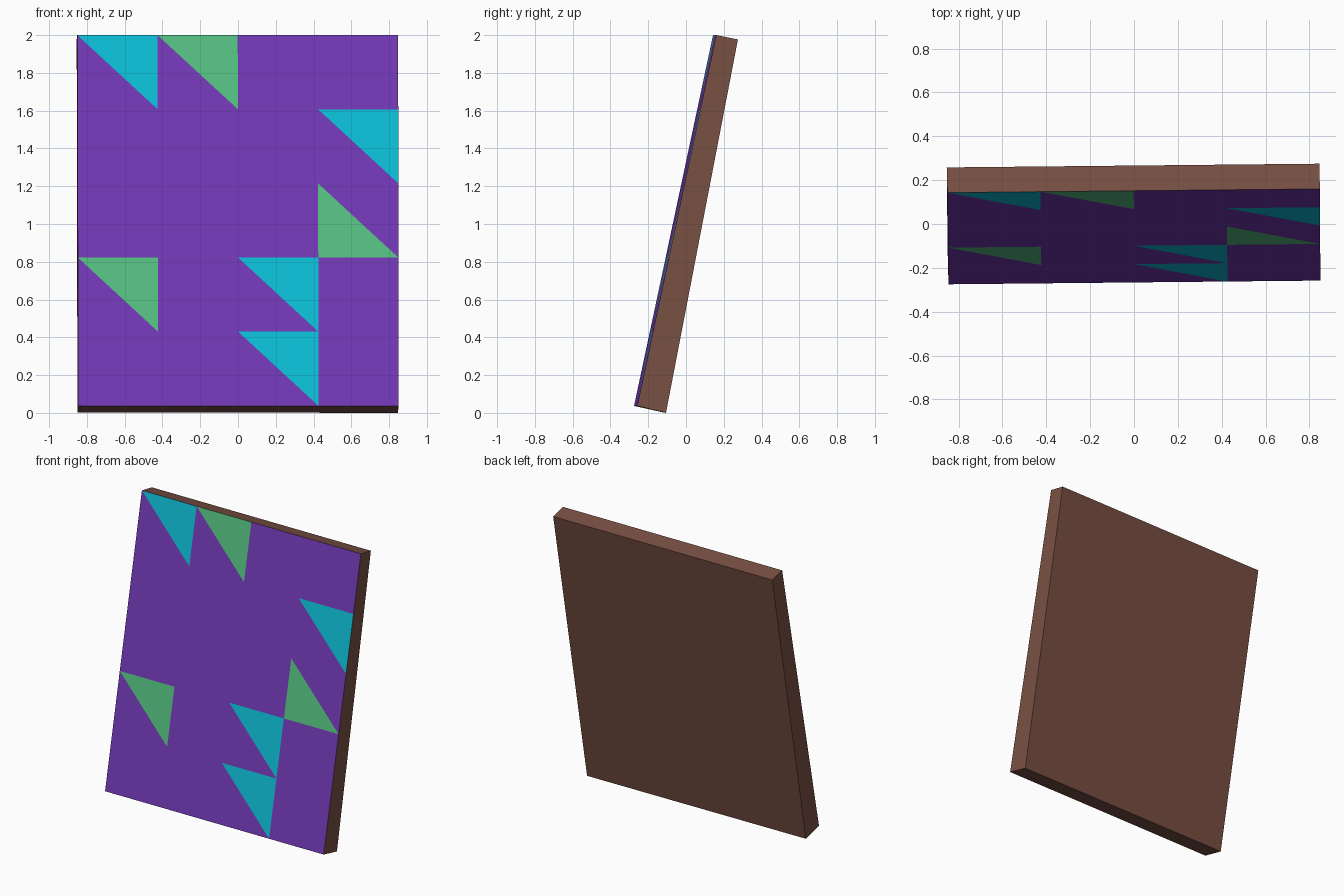
import bpy, bmesh
from mathutils import Vector

if "Cube" in bpy.data.objects:
    bpy.data.objects.remove(bpy.data.objects["Cube"])


def mat(name, rgb):
    m = bpy.data.materials.new(name)
    lin = [((c / 255 + 0.055) / 1.055) ** 2.4 if c > 10 else c / 255 / 12.92 for c in rgb]
    m.diffuse_color = (*lin, 1)
    m.use_nodes = True
    m.node_tree.nodes["Principled BSDF"].inputs["Base Color"].default_value = m.diffuse_color
    return m


mats = [mat("brown", (121, 80, 68)), mat("purple", (113, 56, 180)),
        mat("cyan", (12, 188, 212)), mat("green", (84, 189, 128))]
BROWN, PURPLE, CYAN, GREEN = range(4)
COLS, ROWS = 4, 5

# panel corners: slab leaning back, slightly turned, a bit thicker at the foot
front = {"bl": Vector((-0.846, -0.275, 0.037)), "br": Vector((0.85, -0.258, 0.037)),
         "tl": Vector((-0.851, 0.143, 2.0)), "tr": Vector((0.848, 0.160, 2.0))}
back = {"bl": Vector((-0.85, -0.123, 0.003)), "br": Vector((0.847, -0.106, 0.0)),
        "tl": Vector((-0.854, 0.258, 1.977)), "tr": Vector((0.845, 0.275, 1.977))}

# painted half cells: (column, row from top) -> (upper half, lower half)
painted = {(0, 0): (CYAN, PURPLE), (1, 0): (GREEN, PURPLE), (3, 1): (CYAN, PURPLE),
           (3, 2): (PURPLE, GREEN), (0, 3): (GREEN, PURPLE), (2, 3): (CYAN, PURPLE),
           (2, 4): (CYAN, PURPLE)}

bm = bmesh.new()


def face(verts, material):
    f = bm.faces.new(verts)
    f.material_index = material


# front grid, every cell cut along its falling diagonal
grid = []
for r in range(ROWS + 1):
    left = front["tl"].lerp(front["bl"], r / ROWS)
    right = front["tr"].lerp(front["br"], r / ROWS)
    grid.append([bm.verts.new(left.lerp(right, c / COLS)) for c in range(COLS + 1)])
for r in range(ROWS):
    for c in range(COLS):
        upper, lower = painted.get((c, r), (PURPLE, PURPLE))
        tl, tr, bl, br = grid[r][c], grid[r][c + 1], grid[r + 1][c], grid[r + 1][c + 1]
        face((tl, br, tr), upper)
        face((tl, bl, br), lower)

# brown sides and back
b = {k: bm.verts.new(v) for k, v in back.items()}
face([b["tl"], b["tr"], b["br"], b["bl"]], BROWN)
face(grid[0] + [b["tr"], b["tl"]], BROWN)
face(grid[-1][::-1] + [b["bl"], b["br"]], BROWN)
face([row[0] for row in grid[::-1]] + [b["tl"], b["bl"]], BROWN)
face([row[-1] for row in grid] + [b["br"], b["tr"]], BROWN)
bmesh.ops.recalc_face_normals(bm, faces=bm.faces)

mesh = bpy.data.meshes.new("leaning_panel")
bm.to_mesh(mesh)
bm.free()
for m in mats:
    mesh.materials.append(m)
bpy.context.collection.objects.link(bpy.data.objects.new("leaning_panel", mesh))
